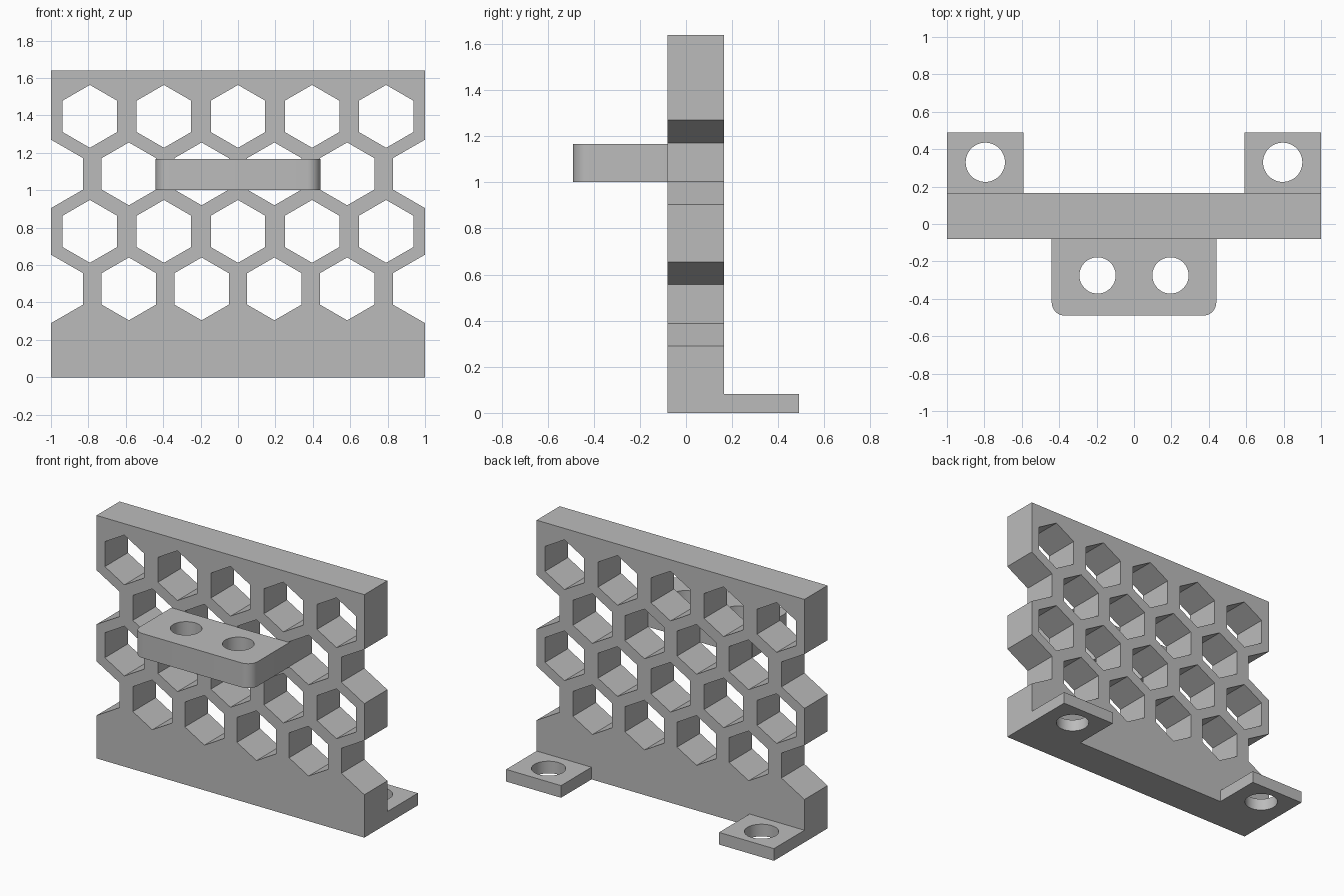
import bpy, bmesh
from math import sin, cos, pi, radians
from mathutils import Matrix

cube = bpy.data.objects.get("Cube")
if cube:
    bpy.data.objects.remove(cube, do_unlink=True)

grey = bpy.data.materials.new("plain grey")
grey.use_nodes = True
colour = (0.5, 0.5, 0.5, 1)
grey.diffuse_color = colour
grey.node_tree.nodes["Principled BSDF"].inputs["Base Color"].default_value = colour


def ring(cx, cy, r, n, start=0.0, sweep=2 * pi, closed=True):
    """Points of a regular polygon or an arc."""
    steps = n if closed else n - 1
    return [(cx + r * cos(start + sweep * i / steps),
             cy + r * sin(start + sweep * i / steps)) for i in range(n)]


def slab(name, loops, depth, matrix):
    """Extrude an outline (first loop) with holes (other loops)."""
    curve = bpy.data.curves.new(name, 'CURVE')
    curve.dimensions = '2D'
    curve.fill_mode = 'BOTH'
    curve.extrude = depth / 2
    for loop in loops:
        spline = curve.splines.new('POLY')
        spline.points.add(len(loop) - 1)
        for point, (x, y) in zip(spline.points, loop):
            point.co = (x, y, 0, 1)
        spline.use_cyclic_u = True
    obj = bpy.data.objects.new(name, curve)
    bpy.context.collection.objects.link(obj)
    bpy.ops.object.select_all(action='DESELECT')
    obj.select_set(True)
    bpy.context.view_layer.objects.active = obj
    bpy.ops.object.convert(target='MESH')
    obj = bpy.context.object
    obj.name = name
    bm = bmesh.new()
    bm.from_mesh(obj.data)
    bm.transform(matrix)
    bmesh.ops.remove_doubles(bm, verts=bm.verts, dist=0.0005)
    bmesh.ops.dissolve_limit(bm, angle_limit=radians(0.5), verts=bm.verts,
                             edges=bm.edges)
    bmesh.ops.recalc_face_normals(bm, faces=bm.faces)
    bm.to_mesh(obj.data)
    bm.free()
    obj.data.materials.clear()
    obj.data.materials.append(grey)
    bpy.ops.object.shade_smooth_by_angle(angle=radians(30))
    return obj


# Honeycomb wall: outline with angular notches in both ends
HEX_R, TOP = 0.168, 1.64
wide_rows, narrow_rows = (0.78, 1.395), (0.4725, 1.0875)
right_side = [(1, 0)]
for z in narrow_rows:
    right_side += [(1, z - 0.183), (0.828, z - 0.084),
                   (0.828, z + 0.084), (1, z + 0.183)]
right_side.append((1, TOP))
outline = right_side + [(-x, z) for x, z in reversed(right_side)]
cells = [ring(0.396 * i, z, HEX_R, 6, pi / 2)
         for z in wide_rows for i in range(-2, 3)]
cells += [ring(0.389 * (i + 0.5), z, HEX_R, 6, pi / 2)
          for z in narrow_rows for i in range(-2, 2)]
upright = Matrix.Translation((0, 0.042, 0)) @ Matrix.Rotation(pi / 2, 4, 'X')
slab("honeycomb_wall", [outline] + cells, 0.246, upright)

# Front shelf: rounded front corners and two round holes
W, FRONT, BACK, R = 0.44, -0.49, -0.081, 0.07
shelf = [(W, BACK), (-W, BACK)]
shelf += ring(-W + R, FRONT + R, R, 9, pi, pi / 2, False)
shelf += ring(W - R, FRONT + R, R, 9, 1.5 * pi, pi / 2, False)
holes = [ring(s * 0.195, -0.275, 0.097, 48) for s in (-1, 1)]
slab("shelf", [shelf] + holes, 0.165, Matrix.Translation((0, 0, 1.0845)))

# Rear feet: flat tabs, each with a bolt hole
for side, s in (("left", 1), ("right", -1)):
    tab = [(s * 0.59, 0.165), (s, 0.165), (s, 0.49), (s * 0.59, 0.49)]
    slab(side + "_foot", [tab, ring(s * 0.795, 0.33, 0.105, 48)], 0.082,
         Matrix.Translation((0, 0, 0.041)))
